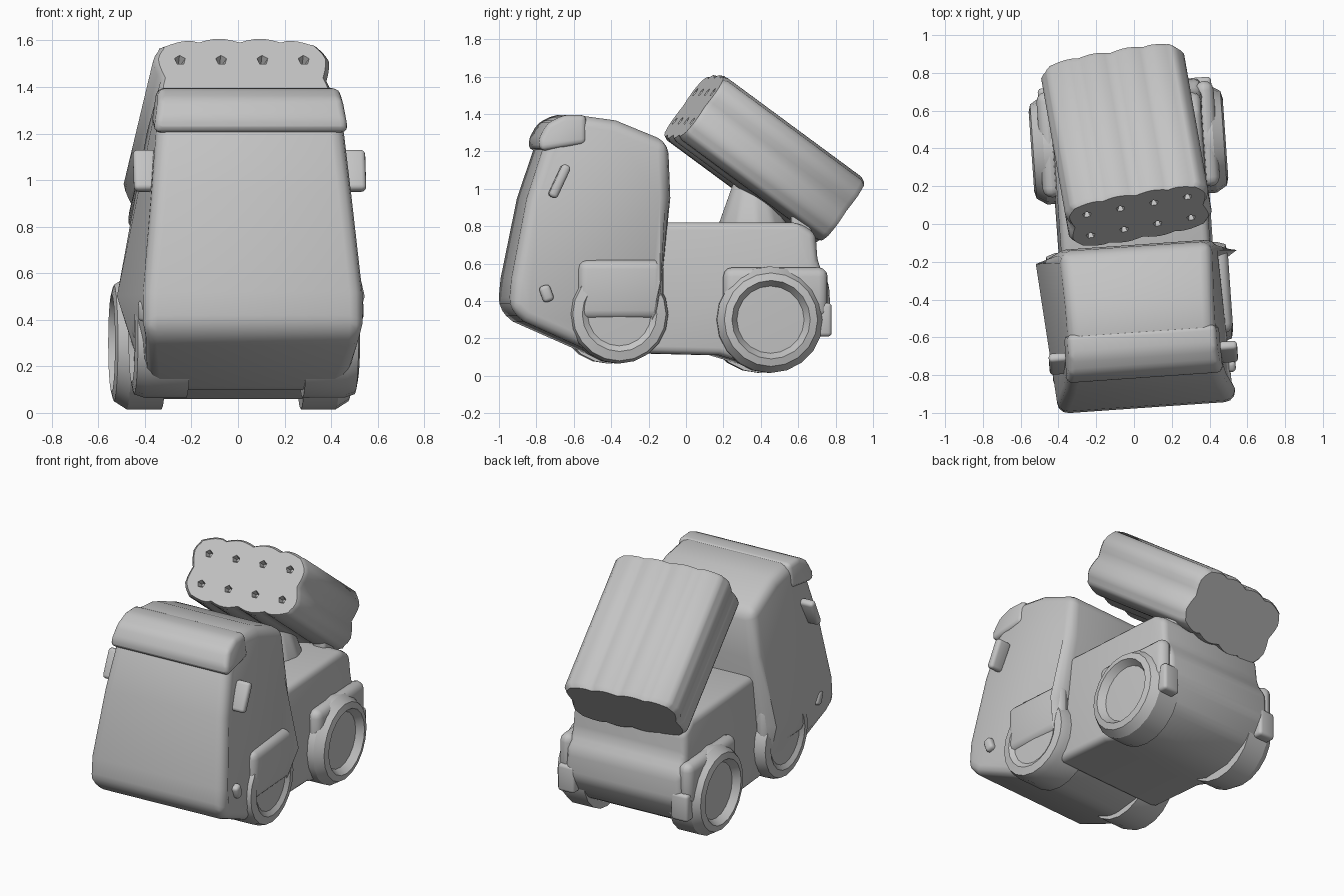
import bpy, bmesh, math
from mathutils import Matrix, Vector

if "Cube" in bpy.data.objects:
    bpy.data.objects.remove(bpy.data.objects["Cube"])

grey = bpy.data.materials.new("plain_grey")
grey.use_nodes = True
colour = (0.55, 0.55, 0.55, 1)
grey.diffuse_color = colour
grey.node_tree.nodes["Principled BSDF"].inputs["Base Color"].default_value = colour

YAW = Matrix.Rotation(math.radians(4), 4, "Z")


def finish(name, bm, matrix=YAW, bevel=0, angle=35, cutter=None):
    """Turn a bmesh into a placed, bevelled and smoothed object."""
    bmesh.ops.recalc_face_normals(bm, faces=bm.faces)
    mesh = bpy.data.meshes.new(name)
    bm.to_mesh(mesh)
    bm.free()
    mesh.materials.append(grey)
    ob = bpy.data.objects.new(name, mesh)
    bpy.context.collection.objects.link(ob)
    ob.matrix_world = matrix
    bpy.ops.object.select_all(action="DESELECT")
    ob.select_set(True)
    bpy.context.view_layer.objects.active = ob
    if bevel:
        mod = ob.modifiers.new("Bevel", "BEVEL")
        mod.width, mod.segments = bevel, 3
        mod.angle_limit = math.radians(25)
        bpy.ops.object.modifier_apply(modifier=mod.name)
    if cutter:
        mod = ob.modifiers.new("Cut", "BOOLEAN")
        mod.operation, mod.object = "DIFFERENCE", cutter
        bpy.context.view_layer.update()
        bpy.ops.object.modifier_apply(modifier=mod.name)
        bpy.data.objects.remove(cutter)
    bpy.ops.object.shade_smooth_by_angle(angle=math.radians(angle))
    return ob


def slab(name, profile, half, bevel):
    """Side profile (y, z) swept across x, half width depending on height."""
    bm = bmesh.new()
    sides = [[bm.verts.new((s * half(z), y, z)) for y, z in profile] for s in (-1, 1)]
    n = len(profile)
    for i in range(n):
        j = (i + 1) % n
        bm.faces.new((sides[0][i], sides[0][j], sides[1][j], sides[1][i]))
    for side in sides:
        bm.faces.new(side)
    return finish(name, bm, bevel=bevel)


def lathe(name, profile, centre, side, steps=20):
    """Spin (radius, x) points around the axle."""
    bm = bmesh.new()
    verts = [bm.verts.new((x * side, r, 0)) for r, x in profile]
    edges = [bm.edges.new(p) for p in zip(verts, verts[1:])]
    bmesh.ops.spin(bm, geom=verts + edges, axis=(1, 0, 0), cent=(0, 0, 0),
                   angle=math.tau, steps=steps)
    bmesh.ops.remove_doubles(bm, verts=bm.verts, dist=0.0005)
    y, z = centre
    return finish(name, bm, YAW @ Matrix.Translation((0, y, z)), angle=30)


def block(name, centre, size, bevel, tilt=0):
    bm = bmesh.new()
    bmesh.ops.create_cube(bm, size=1, matrix=Matrix.Diagonal((*size, 1)))
    place = Matrix.Translation(centre) @ Matrix.Rotation(math.radians(tilt), 4, "X")
    return finish(name, bm, YAW @ place, bevel)


# Cab: leaning front, tapering towards the roof
def cab_half(z):
    return 0.475 - 0.09 * max(0, (z - 0.5) / 0.9) - 0.05 * max(0, (0.3 - z) / 0.2)


slab("cab", [(-0.98, 0.36), (-0.965, 0.52), (-0.88, 0.95), (-0.79, 1.22), (-0.70, 1.36),
             (-0.58, 1.39), (-0.40, 1.365), (-0.12, 1.25), (-0.11, 0.95), (-0.16, 0.5),
             (-0.18, 0.14), (-0.45, 0.09), (-0.90, 0.29)], cab_half, 0.06)

# Roof visor overhanging the windscreen
slab("roof_visor", [(-0.81, 1.20), (-0.82, 1.26), (-0.77, 1.35), (-0.68, 1.395),
                    (-0.56, 1.395), (-0.56, 1.24)], lambda z: 0.42 - 0.15 * (z - 1.2), 0.04)

# Rear body with flat deck and stepped tail
slab("rear_body", [(-0.25, 0.82), (0.58, 0.82), (0.67, 0.76), (0.68, 0.60), (0.74, 0.50),
                   (0.75, 0.32), (0.66, 0.17), (0.50, 0.08), (0.32, 0.06), (0.15, 0.11),
                   (-0.25, 0.12)], lambda z: 0.41 - 0.05 * max(0, z - 0.5), 0.04)

# Wheels, fenders and mirrors on both sides
front_wheel = [(0, 0.47), (0.17, 0.465), (0.20, 0.485), (0.25, 0.475), (0.265, 0.43),
               (0.265, 0.25), (0, 0.25)]
rear_wheel = [(0, 0.475), (0.18, 0.47), (0.21, 0.515), (0.25, 0.505), (0.285, 0.45),
              (0.285, 0.30), (0, 0.30)]
for side, word in ((1, "left"), (-1, "right")):
    lathe(f"{word}_front_wheel", front_wheel, (-0.39, 0.33), side)
    lathe(f"{word}_rear_wheel", rear_wheel, (0.42, 0.30), side)
    slabs = block(f"{word}_front_fender", (side * 0.435, -0.38, 0.46), (0.10, 0.46, 0.32), 0.06)
    block(f"{word}_rear_fender", (side * 0.42, 0.45, 0.44), (0.10, 0.56, 0.28), 0.06)
    block(f"{word}_mirror", (side * 0.45, -0.71, 1.04), (0.10, 0.05, 0.19), 0.02, -25)
    block(f"{word}_bumper_corner", (side * 0.45, -0.78, 0.44), (0.07, 0.06, 0.09), 0.02, 20)
    block(f"{word}_tail_light", (side * 0.40, 0.71, 0.30), (0.12, 0.08, 0.18), 0.02)
    block(f"{word}_launcher_strut", (side * 0.24, 0.60, 0.81), (0.09, 0.11, 0.15), 0.02)

# Pedestal carrying the launcher
bm = bmesh.new()
bmesh.ops.create_cone(bm, cap_ends=True, segments=12, radius1=0.20, radius2=0.10, depth=0.28)
finish("launcher_pedestal", bm, YAW @ Matrix.Translation((0.02, 0.36, 0.92)), 0.02)

# Launcher: scalloped box of four by two tubes, pitched up over the cab
W, H, L = 0.375, 0.21, 0.475
launch = (Matrix.Translation((-0.04, 0.42, 1.16)) @ Matrix.Rotation(math.radians(10), 4, "Z")
          @ Matrix.Rotation(math.radians(-36), 4, "X"))


def scallop(a, b, count, out):
    """Points from a to b bulging outward once per tube."""
    steps = count * 6
    for i in range(steps):
        t = i / steps
        yield a.lerp(b, t) + out * 0.022 * (abs(math.sin(math.pi * count * t)) - 0.6)


# Tube mouths are small pits in the front
bm = bmesh.new()
for col in range(4):
    for row in (-1, 1):
        spot = Matrix.Translation(((col - 1.5) * 0.18, -L, row * 0.095))
        bmesh.ops.create_cone(bm, cap_ends=True, segments=5, radius1=0.01, radius2=0.04,
                              depth=0.08, matrix=spot @ Matrix.Rotation(math.pi / 2, 4, "X"))
pits = finish("tube_pits", bm, launch)
pits.hide_render = True

corners = [Vector(c) for c in ((-W, H), (W, H), (W, -H), (-W, -H))]
outline = []
for i, (count, out) in enumerate(((4, (0, 1)), (2, (1, 0)), (4, (0, -1)), (2, (-1, 0)))):
    outline += scallop(corners[i], corners[(i + 1) % 4], count, Vector(out))
# Soften the outer corners
outline = [Vector((p.x * (1 - 0.08 * k), p.y * (1 - 0.14 * k))) for p in outline
           for k in [max(0, abs(p.x) / W + abs(p.y) / H - 1.55) / 0.45]]
bm = bmesh.new()
rings = []
for y, grow in ((-L, 0.95), (-L + 0.025, 1), (L - 0.03, 1), (L, 0.94)):
    rings.append([bm.verts.new((p.x * grow, y, p.y * grow)) for p in outline])
for a, b in zip(rings, rings[1:]):
    for i in range(len(a)):
        j = (i + 1) % len(a)
        bm.faces.new((a[i], a[j], b[j], b[i]))
bm.faces.new(rings[0])
bm.faces.new(rings[-1])
finish("launcher_box", bm, launch, angle=40, cutter=pits)
